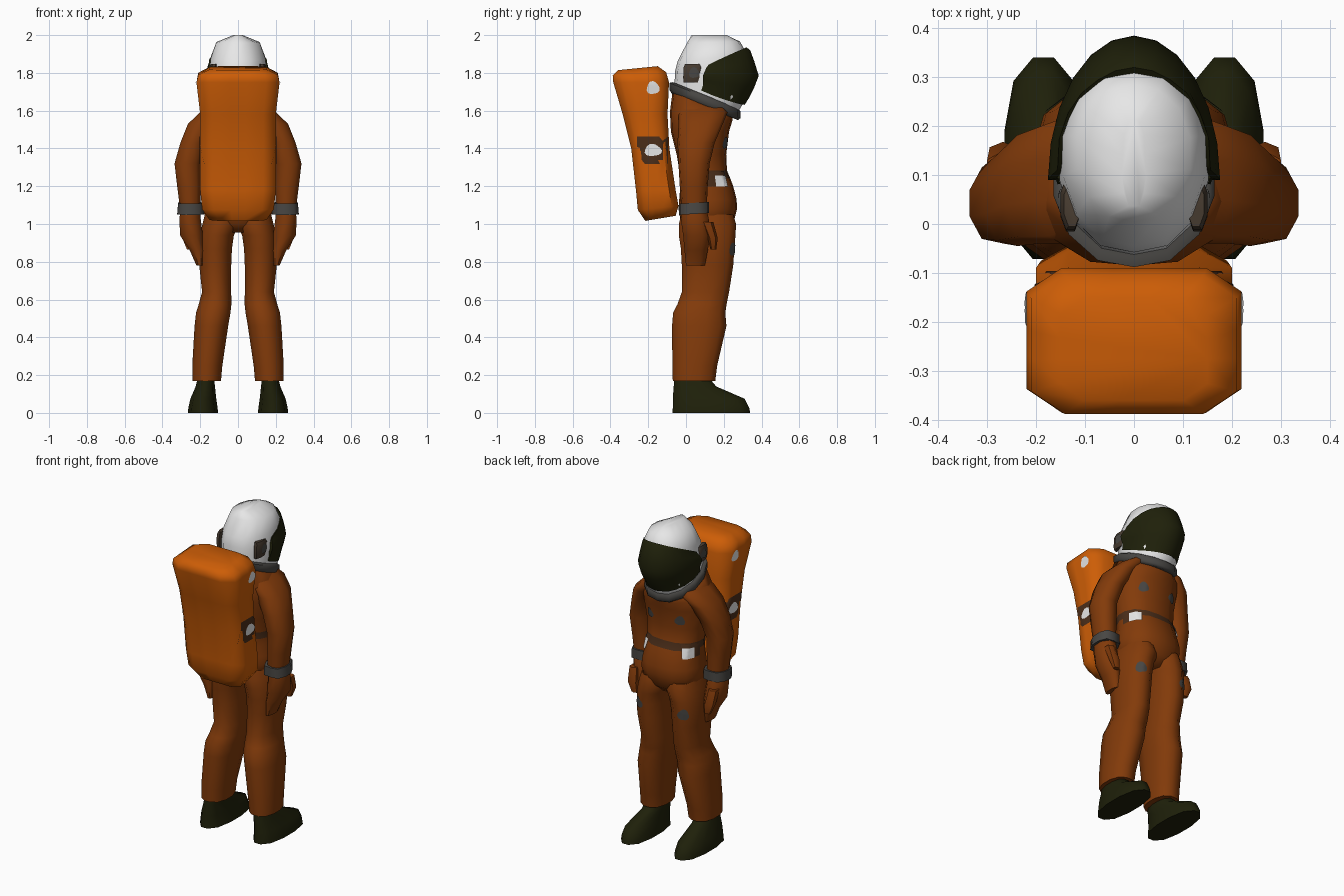
import bpy, bmesh, math
from mathutils import Vector
from mathutils.bvhtree import BVHTree

if "Cube" in bpy.data.objects:
    bpy.data.objects.remove(bpy.data.objects["Cube"])


def material(name, r, g, b):
    m = bpy.data.materials.new(name)
    m.diffuse_color = (r, g, b, 1)
    m.use_nodes = True
    m.node_tree.nodes["Principled BSDF"].inputs["Base Color"].default_value = m.diffuse_color
    return m


SUIT = material("rust suit", 0.225, 0.043, 0.003)
PACK = material("bright orange", 0.61, 0.11, 0.002)
DARK = material("dark olive", 0.0135, 0.0145, 0.003)
WHITE = material("white", 0.8, 0.8, 0.8)
GREY = material("grey rubber", 0.065, 0.062, 0.057)
BROWN = material("dark brown", 0.07, 0.027, 0.01)
TAUPE = material("dark taupe", 0.06, 0.042, 0.028)


def make(name, verts, faces, mats, mirror=False, angle=62):
    me = bpy.data.meshes.new(name)
    me.from_pydata([tuple(v) for v in verts], [], faces)
    bm = bmesh.new()
    bm.from_mesh(me)
    bmesh.ops.recalc_face_normals(bm, faces=bm.faces)
    bm.to_mesh(me)
    bm.free()
    for m in mats:
        me.materials.append(m)
    ob = bpy.data.objects.new(name, me)
    bpy.context.collection.objects.link(ob)
    bpy.ops.object.select_all(action='DESELECT')
    ob.select_set(True)
    bpy.context.view_layer.objects.active = ob
    bpy.ops.object.shade_smooth_by_angle(angle=math.radians(angle))
    if mirror:
        ob.modifiers.new("mirror", 'MIRROR').use_mirror_merge = False
    return ob


def loft(name, rings, mat, n=10, p=2.4, slope=0.0, mirror=False, top=True):
    """Rings are (x0, x1, y0, y1, z[, slope]): rounded sections stacked upward."""
    verts, faces = [], []
    for r in rings:
        x0, x1, y0, y1, z = r[:5]
        k = r[5] if len(r) > 5 else slope
        for i in range(n):
            a = math.tau * (i + 0.5) / n
            c, s = math.cos(a), math.sin(a)
            f = 1 / (abs(c) ** p + abs(s) ** p) ** (1 / p)
            # stretch so the polygon reaches the full section width
            f /= math.cos(math.pi / n) ** 0.7
            dx = max(-1, min(1, c * f)) * (x1 - x0) / 2
            dy = max(-1, min(1, s * f)) * (y1 - y0) / 2
            verts.append(((x0 + x1) / 2 + dx, (y0 + y1) / 2 + dy, z + k * dy))
    for j in range(len(rings) - 1):
        for i in range(n):
            a, b = j * n + i, j * n + (i + 1) % n
            faces.append((a, b, b + n, a + n))
    faces.append(tuple(range(n)))
    if top:
        faces.append(tuple(range(len(verts) - n, len(verts))))
    return make(name, verts, faces, [mat], mirror)


def tree_of(ob):
    return BVHTree.FromPolygons([v.co for v in ob.data.vertices],
                                [tuple(q.vertices) for q in ob.data.polygons])


def patch(name, target, centre, facing, w, h, mat, square=False, lift=0.004):
    """Thin plate wrapped on to the target surface, mirrored in x."""
    tree = tree_of(target)
    d = Vector(facing).normalized()
    u = Vector((0, 0, 1)).cross(d).normalized()
    v = d.cross(u)
    n, verts, faces = 16, [], []
    for rad in (0.0, 0.33, 0.66, 1.0):
        for i in range(n if rad else 1):
            a = math.tau * i / n
            c, s = math.cos(a), math.sin(a)
            k = rad / max(abs(c), abs(s)) if square else rad * (1 + 0.1 * math.cos(3 * a + 1))
            p0 = Vector(centre) + u * w * k * c + v * h * k * s
            hit = tree.ray_cast(p0 + d * 0.4, -d)[0]
            verts.append((hit if hit else p0) + d * lift)
    for i in range(n):
        j = (i + 1) % n
        faces.append((0, 1 + i, 1 + j))
        for b in (1, 1 + n):
            faces.append((b + i, b + n + i, b + n + j, b + j))
    ob = make(name, verts, faces, [mat], True)
    # face outward
    if sum(q.normal.dot(d) for q in ob.data.polygons) < 0:
        ob.data.flip_normals()
    return ob


# Torso with a belt band picked out by height
torso = loft("torso", [
    (-.07, .07, .02, .20, .955), (-.165, .165, -.025, .25, 1.0), (-.186, .186, -.04, .27, 1.08),
    (-.182, .182, -.036, .268, 1.13), (-.172, .172, -.03, .25, 1.20), (-.17, .17, -.03, .235, 1.24),
    (-.17, .17, -.035, .217, 1.283), (-.18, .18, -.05, .213, 1.37), (-.20, .20, -.08, .228, 1.49),
    (-.195, .195, -.085, .245, 1.57, -.15), (-.15, .15, -.07, .25, 1.645, -.4)], SUIT, n=14)
torso.data.materials.append(BROWN)
for f in torso.data.polygons:
    if 1.245 < f.center.z < 1.28:
        f.material_index = 1

# Legs and boots
leg = loft("leg", [
    (.09, .242, -.07, .155, .17), (.083, .242, -.072, .165, .25), (.052, .23, -.074, .214, .46),
    (.04, .222, -.068, .208, .53), (.035, .208, -.045, .215, .575), (.036, .19, -.022, .228, .64),
    (.036, .205, -.022, .25, .78), (.032, .205, -.027, .256, .87), (.022, .20, -.038, .262, .94),
    (-.005, .188, -.038, .265, 1.0), (.01, .175, -.025, .25, 1.05)], SUIT, n=12, mirror=True,
    top=False)
loft("boot", [
    (.105, .265, -.072, .34, 0), (.108, .263, -.07, .335, .025), (.115, .252, -.07, .31, .075),
    (.122, .224, -.065, .16, .14), (.128, .21, -.06, .11, .20)], DARK, n=12, mirror=True)

# Arms, cuffs, hands, thumbs
loft("arm", [
    (.20, .308, -.025, .11, 1.09), (.197, .322, -.033, .115, 1.2), (.197, .336, -.04, .125, 1.32),
    (.17, .305, -.045, .152, 1.43), (.12, .265, -.04, .195, 1.53), (.07, .20, -.04, .22, 1.592),
    (.05, .13, -.02, .19, 1.64)], SUIT, mirror=True, top=False)
loft("cuff", [(.18, .322, -.037, .122, 1.053), (.183, .317, -.037, .122, 1.112)],
     GREY, p=3, slope=.06, mirror=True)
loft("hand", [
    (.185, .22, 0, .10, .78), (.176, .255, -.008, .115, .86), (.186, .307, -.015, .13, .94),
    (.198, .31, -.028, .12, 1.03), (.20, .305, -.025, .11, 1.07)], SUIT, n=8, mirror=True, top=False)
loft("thumb", [
    (.235, .27, .13, .16, .865), (.24, .295, .115, .168, .925), (.25, .30, .08, .145, 1.01)],
    SUIT, n=6, mirror=True)

# Backpack
pack = loft("backpack", [
    (-.15, .15, -.215, -.055, 1.03, .17), (-.19, .19, -.255, -.04, 1.085, .1),
    (-.2, .2, -.265, -.055, 1.18), (-.2, .2, -.29, -.088, 1.4), (-.2, .2, -.335, -.098, 1.58),
    (-.22, .22, -.385, -.09, 1.75), (-.21, .21, -.388, -.105, 1.795, .06),
    (-.15, .15, -.36, -.15, 1.825, .1)], PACK, n=16, p=8)

# Collar and helmet
loft("collar", [(-.15, .15, -.075, .275, 1.62), (-.165, .165, -.088, .288, 1.635),
                (-.165, .165, -.088, .288, 1.672), (-.15, .15, -.07, .27, 1.683)],
     GREY, n=14, p=2.1, slope=-.4)
helmet = loft("helmet", [
    (-.145, .145, -.065, .275, 1.66, -.4), (-.152, .152, -.058, .31, 1.715, -.35),
    (-.153, .153, -.058, .325, 1.79, -.1), (-.145, .145, -.045, .325, 1.88, .1),
    (-.115, .115, .005, .285, 1.962, .03), (-.025, .025, .03, .215, 2.0)], WHITE, n=14, p=2.1)

# Visor: curved shield kept just outside the helmet,
# rows of (half width, side y, front y, side z, front z)
rows = [(.14, .085, .31, 1.715, 1.63), (.158, .09, .335, 1.735, 1.67), (.17, .09, .36, 1.765, 1.72),
        (.176, .09, .385, 1.785, 1.785), (.168, .10, .362, 1.81, 1.86), (.155, .11, .34, 1.83, 1.92),
        (.145, .12, .32, 1.84, 1.935)]
cols, hub, shell = 12, Vector((0, .12, 1.79)), tree_of(helmet)
m = cols + 1
verts, faces = [], []
for w, ys, yf, zs, zf in rows:
    for i in range(m):
        a = math.pi * (i / cols - 0.5)
        c = math.cos(a)
        v = Vector((w * math.sin(a), ys + (yf - ys) * c, zs + (zf - zs) * c)) - hub
        hit = shell.ray_cast(hub, v.normalized())
        if hit[0]:
            v = v.normalized() * max(v.length, hit[3] + .008)
        verts.append(hub + v)
for j in range(len(rows) - 1):
    for i in range(cols):
        a = j * m + i
        faces.append((a, a + 1, a + m + 1, a + m))
# thin rim back to the helmet
edge = ([i for i in range(m)] + [j * m + cols for j in range(1, len(rows))]
        + [len(verts) - 2 - i for i in range(cols)] + [j * m for j in range(len(rows) - 2, 0, -1)])
base = len(verts)
for e in edge:
    verts.append(hub + (verts[e] - hub) * .9)
for k in range(len(edge)):
    q = (k + 1) % len(edge)
    faces.append((edge[k], edge[q], base + q, base + k))
make("visor", verts, faces, [DARK])

# Ear pieces
ear = loft("ear_piece", [(.11, .145, -.012, .085, 1.75), (.11, .15, -.015, .09, 1.775),
                         (.11, .15, -.012, .095, 1.83), (.11, .143, -.005, .085, 1.848)],
           TAUPE, n=8, p=5, mirror=True)
patch("ear_disc", ear, (.16, .043, 1.80), (1, 0, 0), .028, .028, GREY)

# Flat badges and labels
patch("pack_side_panel", pack, (.2, -.178, 1.39), (1, 0, 0), .082, .072, BROWN, True, .003)
patch("pack_side_label", pack, (.2, -.175, 1.39), (1, 0, 0), .045, .032, WHITE, lift=.007)
patch("pack_upper_label", pack, (.2, -.175, 1.72), (1, 0, 0), .034, .034, WHITE)
patch("buckle_panel", torso, (.145, .16, 1.238), (.8, 1, 0), .055, .04, BROWN, True, .004)
patch("belt_buckle", torso, (.138, .175, 1.228), (.8, 1, 0), .036, .03, WHITE, True, .008)
patch("chest_badge", torso, (.10, .2, 1.428), (.3, 1, 0), .03, .03, GREY, lift=.005)
patch("thigh_badge", leg, (.13, .2, .865), (.5, 1, 0), .034, .034, GREY)
